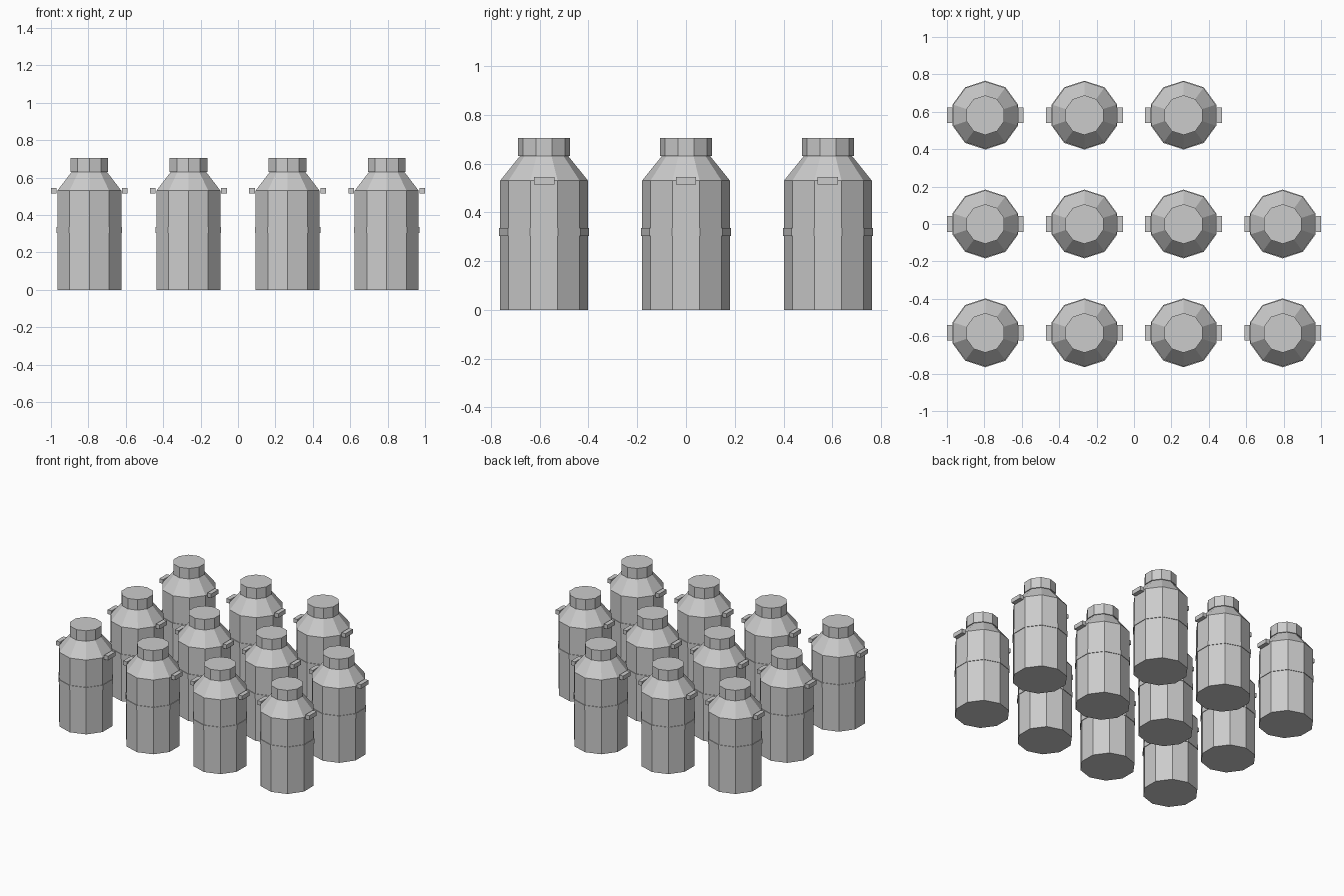
import bpy
from math import radians

if "Cube" in bpy.data.objects:
    bpy.data.objects.remove(bpy.data.objects["Cube"])

SIDES = 10


def ring(name, r_low, r_high, z_low, z_high, x, y):
    # Ten-sided section with a flat face toward +x and -x
    bpy.ops.mesh.primitive_cone_add(
        vertices=SIDES, radius1=r_low, radius2=r_high, depth=z_high - z_low,
        location=(x, y, (z_low + z_high) / 2), rotation=(0, 0, 0))
    ob = bpy.context.object
    ob.name = name
    # Put a corner on the +y axis
    a = max(ob.data.vertices, key=lambda v: v.co.y).co
    if abs(a.x) > 1e-4:
        ob.rotation_euler.z = radians(18)
    return ob


def handle(x, y, side):
    bpy.ops.mesh.primitive_cube_add(size=1, location=(x + side * 0.19, y, 0.53))
    ob = bpy.context.object
    ob.name = "handle"
    ob.scale = (0.03, 0.084, 0.03)


def can(x, y):
    ring("body", 0.18, 0.18, 0, 0.53, x, y)
    ring("band", 0.184, 0.184, 0.303, 0.336, x, y)
    ring("shoulder", 0.18, 0.098, 0.53, 0.632, x, y)
    ring("lid", 0.106, 0.106, 0.63, 0.705, x, y)
    for side in (-1, 1):
        handle(x, y, side)


# Three rows of four cans, with the back right spot empty
for row in range(3):
    for col in range(4):
        if (row, col) != (2, 3):
            can((col - 1.5) * 0.53, (row - 1) * 0.582)
